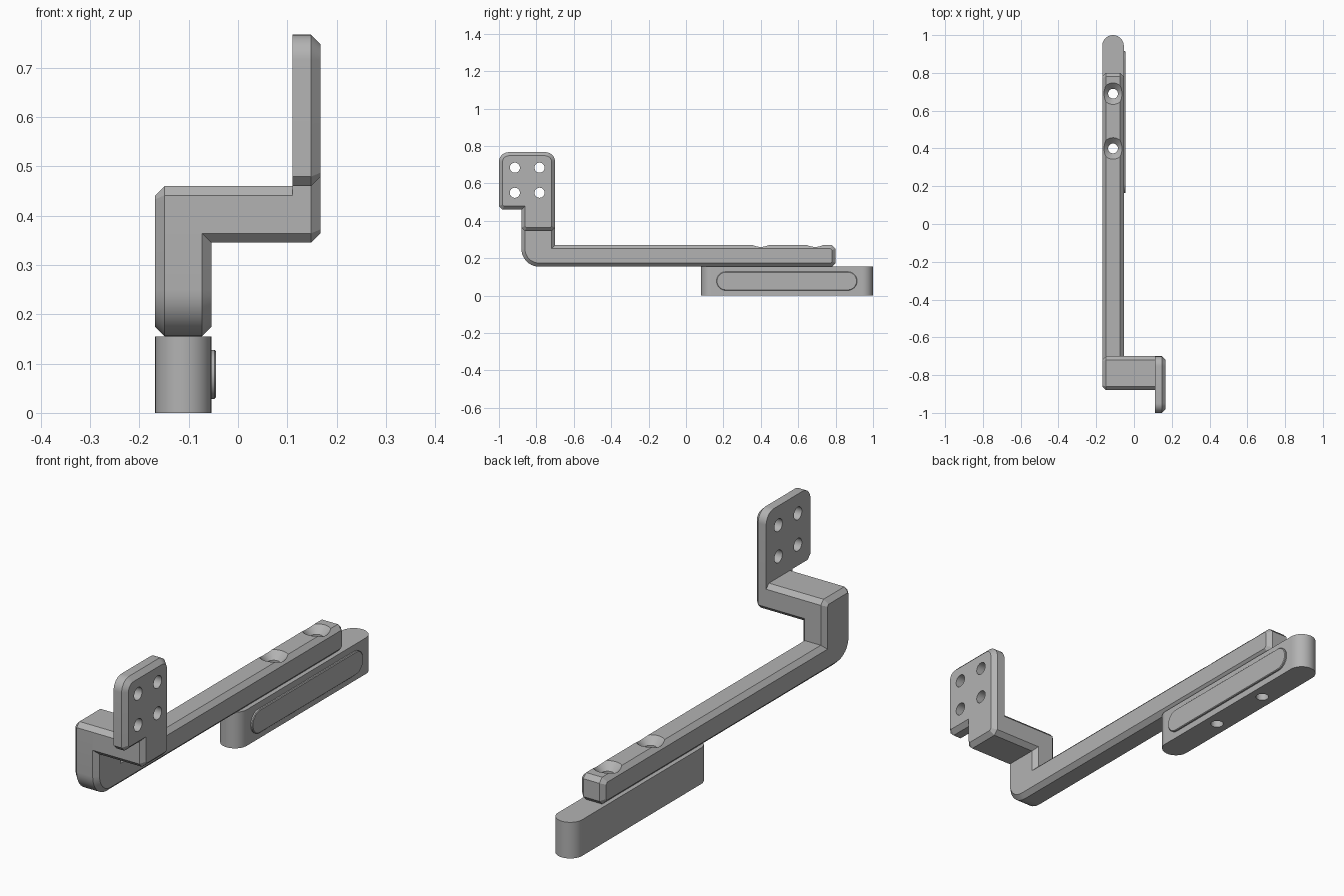
import bpy, bmesh, math
from mathutils import Vector

cube = bpy.data.objects.get("Cube")
if cube:
    bpy.data.objects.remove(cube, do_unlink=True)

grey = bpy.data.materials.new("satin_grey")
grey.use_nodes = True
GREY = (0.45, 0.45, 0.45, 1)
grey.diffuse_color = GREY
grey.node_tree.nodes["Principled BSDF"].inputs["Base Color"].default_value = GREY

C = 0.019                       # chamfer width shared by the whole bracket
AXES = {"X": lambda u, v, w: (w, u, v), "Z": lambda u, v, w: (u, v, w)}


def loft(name, rings):
    """Closed solid through a list of equally sized rings of 3D points."""
    bm = bmesh.new()
    loops = [[bm.verts.new(p) for p in ring] for ring in rings]
    n = len(loops[0])
    for a, b in zip(loops, loops[1:]):
        for i in range(n):
            j = (i + 1) % n
            bm.faces.new((a[i], a[j], b[j], b[i]))
    bm.faces.new(loops[0][::-1])
    bm.faces.new(loops[-1])
    bmesh.ops.recalc_face_normals(bm, faces=bm.faces)
    mesh = bpy.data.meshes.new(name)
    bm.to_mesh(mesh)
    bm.free()
    mesh.materials.append(grey)
    ob = bpy.data.objects.new(name, mesh)
    bpy.context.collection.objects.link(ob)
    return ob


def inset(poly, d):
    """Mitred inward offset of a counter-clockwise polygon."""
    out = []
    for i, p in enumerate(poly):
        p = Vector(p)
        e1 = (p - Vector(poly[i - 1])).normalized()
        e2 = (Vector(poly[(i + 1) % len(poly)]) - p).normalized()
        n1, n2 = Vector((-e1.y, e1.x)), Vector((-e2.y, e2.x))
        out.append(tuple(p + (n1 + n2) * d / (1 + n1.dot(n2))))
    return out


def prism(name, poly, axis, w0, w1, c0=0.0, c1=0.0):
    """Extrude a profile from w0 to w1, with optional chamfered rims."""
    layers = [(inset(poly, c0), w0)] if c0 else []
    layers += [(poly, w0 + c0), (poly, w1 - c1)]
    layers += [(inset(poly, c1), w1)] if c1 else []
    return loft(name, [[AXES[axis](u, v, w) for u, v in pts] for pts, w in layers])


def arc(cu, cv, r, a0, a1, steps=10):
    return [(cu + r * math.cos(math.radians(a0 + (a1 - a0) * i / steps)),
             cv + r * math.sin(math.radians(a0 + (a1 - a0) * i / steps)))
            for i in range(steps + 1)]


def lathe(name, axis, u, v, profile):
    """Turned cutter: profile is a list of (radius, position along axis)."""
    return loft(name, [[AXES[axis](p, q, w) for p, q in arc(u, v, r, 0, 360, 32)[:-1]]
                       for r, w in profile])


def cut(target, cutter):
    mod = target.modifiers.new("hole", "BOOLEAN")
    mod.operation = "DIFFERENCE"
    mod.solver = "EXACT"
    mod.object = cutter
    bpy.context.view_layer.objects.active = target
    bpy.ops.object.modifier_apply(modifier=mod.name)


# Main arm: long bar that turns up into a column at the front
LEFT, RIGHT, FRONT, BACK = -0.168, -0.054, -0.88, -0.70
BASE, ARM_TOP, BAR_LOW, BAR_TOP = 0.155, 0.27, 0.345, 0.46
arm_profile = [(0.80 - C, BASE), (0.80, BASE + C), (0.80, ARM_TOP - C), (0.80 - C, ARM_TOP),
               (BACK, ARM_TOP), (BACK, BAR_TOP - C), (BACK - C, BAR_TOP),
               (FRONT + C, BAR_TOP), (FRONT, BAR_TOP - C)]
arm_profile += arc(FRONT + 0.095, BASE + 0.095, 0.095, 180, 270)
arm = prism("main_arm", arm_profile, "X", LEFT, RIGHT, C, C)

# Crossbar from the column to the mounting plate
bar_profile = [(FRONT + C, BAR_LOW), (BACK - C, BAR_LOW), (BACK, BAR_LOW + C), (BACK, BAR_TOP - C),
               (BACK - C, BAR_TOP), (FRONT + C, BAR_TOP), (FRONT, BAR_TOP - C), (FRONT, BAR_LOW + C)]
crossbar = prism("crossbar", bar_profile, "X", LEFT, 0.167, C, C)

# Mounting plate with rounded top corners and a stem down the crossbar's end
plate_profile = [(FRONT + C, BAR_LOW), (BACK - C, BAR_LOW), (BACK, BAR_LOW + C)]
plate_profile += arc(BACK - 0.052, 0.767 - 0.052, 0.052, 0, 90)
plate_profile += arc(-1 + 0.052, 0.767 - 0.052, 0.052, 90, 180)
plate_profile += [(-1, BAR_TOP + C), (-1 + C, BAR_TOP), (FRONT, BAR_TOP), (FRONT, BAR_LOW + C)]
plate = prism("mounting_plate", plate_profile, "X", 0.11, 0.167, 0, C)

# Grip block under the arm, with a raised oval pad on its left side
MID, R = (LEFT + RIGHT) / 2, (RIGHT - LEFT) / 2
block = prism("grip_block", arc(MID, 1 - R, R, 0, 180, 20) + arc(MID, 0.08 + R, R, 180, 360, 20),
              "Z", 0, BASE)
r = 0.05
pad = prism("oval_pad", arc(0.915 - r, 0.078, r, -90, 90, 20) + arc(0.163 + r, 0.078, r, 90, 270, 20),
            "X", RIGHT - 0.005, -0.045, 0, 0.003)

# Four bolt holes through the plate
for y in (-0.915, -0.783):
    for z in (0.55, 0.684):
        drill = lathe("plate_drill", "X", y, z, [(0.027, 0.05), (0.027, 0.25)])
        cut(plate, drill)
        bpy.data.objects.remove(drill, do_unlink=True)

# Two countersunk screw holes through the arm and grip block
for y in (0.40, 0.69):
    drill = lathe("screw_drill", "Z", MID, y,
                  [(0.026, -0.1), (0.026, ARM_TOP - 0.031), (0.077, ARM_TOP + 0.02)])
    cut(arm, drill)
    cut(block, drill)
    bpy.data.objects.remove(drill, do_unlink=True)

# Smooth the rounds, keep chamfers crisp
for ob in (arm, crossbar, plate, block, pad):
    ob.data.polygons.foreach_set("use_smooth", [True] * len(ob.data.polygons))
    ob.data.set_sharp_from_angle(angle=math.radians(30))
